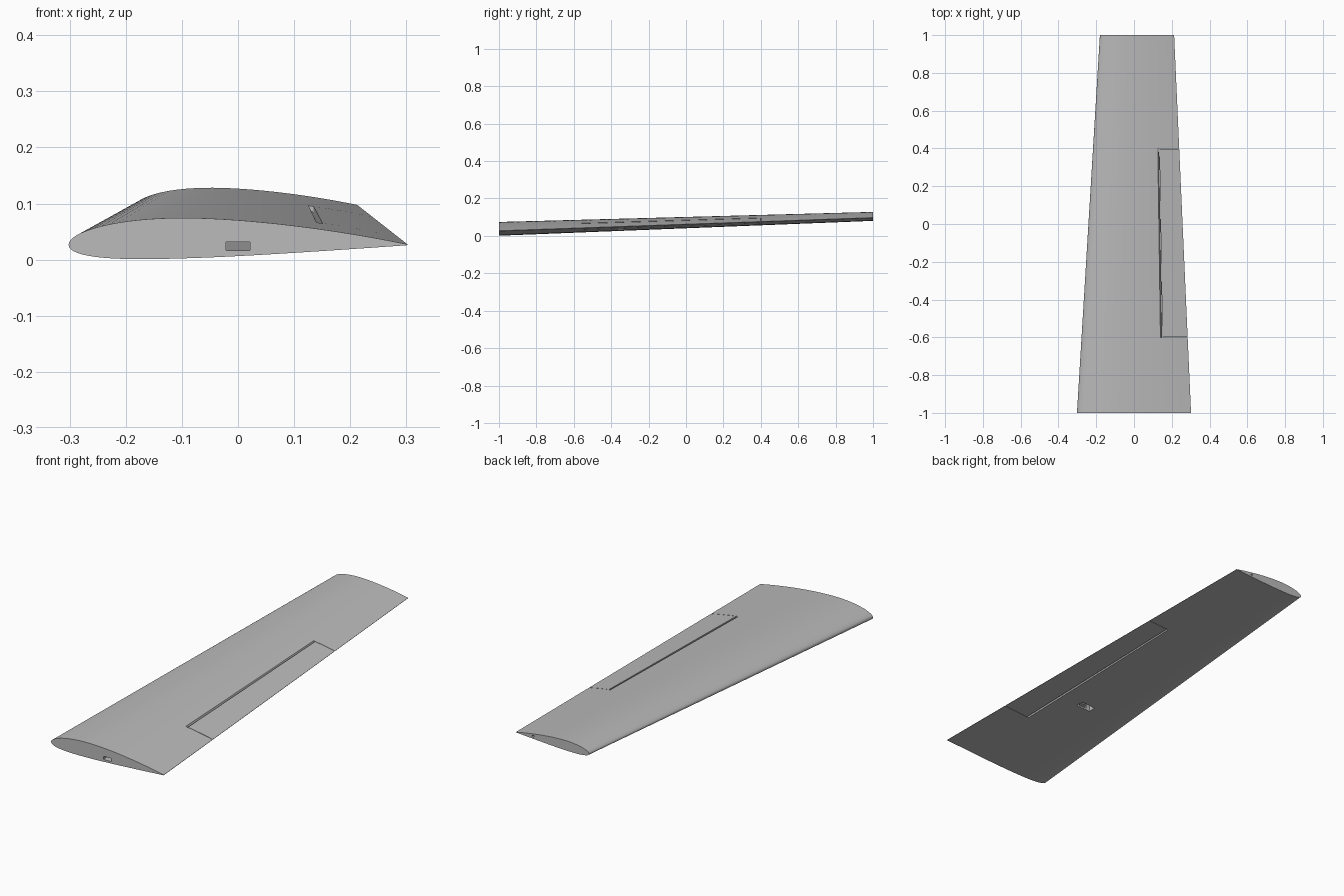
import bpy, bmesh, math
from mathutils import Vector

cube = bpy.data.objects.get("Cube")
if cube:
    bpy.data.objects.remove(cube, do_unlink=True)

grey = bpy.data.materials.new("light grey")
grey.use_nodes = True
grey.diffuse_color = (0.5, 0.5, 0.5, 1)
grey.node_tree.nodes["Principled BSDF"].inputs["Base Color"].default_value = (0.5, 0.5, 0.5, 1)

CAMBER, PEAK, THICK = 0.02, 0.4, 0.12


def lerp(a, b, t):
    return a + (b - a) * t


def station(y):
    """Chord length, leading edge x and chord line z at a span position."""
    t = (y + 1) / 2
    chord = lerp(0.604, 0.393, t)
    return chord, lerp(0, 0.016, t) - chord / 2, lerp(0.0265, 0.097, t)


def camber(f):
    if f < PEAK:
        return CAMBER / PEAK**2 * (2 * PEAK * f - f * f)
    return CAMBER / (1 - PEAK)**2 * (1 - 2 * PEAK + 2 * PEAK * f - f * f)


def half_thickness(f):
    return 5 * THICK * (0.2969 * math.sqrt(f) - 0.126 * f - 0.3516 * f**2
                        + 0.2843 * f**3 - 0.1015 * f**4)


def hinge_x(y):
    return 0.1354 - 0.016 * y


def mid_z(x, y):
    chord, lead, z = station(y)
    return z + chord * camber((x - lead) / chord)


def airfoil(y, steps=40):
    chord, lead, z = station(y)
    fractions = [(1 - math.cos(math.pi * i / steps)) / 2 for i in range(steps + 1)]
    upper = [(f, camber(f) + half_thickness(f)) for f in reversed(fractions)]
    lower = [(f, camber(f) - half_thickness(f)) for f in fractions[1:]]
    return [(lead + f * chord, y, z + h * chord) for f, h in upper + lower]


def loft(name, start, end):
    """Solid between two matching closed sections."""
    bm = bmesh.new()
    a = [bm.verts.new(p) for p in start]
    b = [bm.verts.new(p) for p in end]
    n = len(a)
    for i in range(n):
        j = (i + 1) % n
        bm.faces.new((a[i], a[j], b[j], b[i]))
    bm.faces.new(a)
    bm.faces.new(b)
    bmesh.ops.recalc_face_normals(bm, faces=bm.faces)
    mesh = bpy.data.meshes.new(name)
    bm.to_mesh(mesh)
    bm.free()
    mesh.materials.append(grey)
    obj = bpy.data.objects.new(name, mesh)
    bpy.context.collection.objects.link(obj)
    return obj


def activate(obj):
    bpy.ops.object.select_all(action='DESELECT')
    obj.select_set(True)
    bpy.context.view_layer.objects.active = obj


def boolean(obj, cutter, operation):
    cutter.hide_render = True
    mod = obj.modifiers.new("cut", 'BOOLEAN')
    mod.operation = operation
    mod.solver = 'EXACT'
    mod.object = cutter
    activate(obj)
    bpy.ops.object.modifier_apply(modifier=mod.name)
    bpy.data.objects.remove(cutter, do_unlink=True)


def rectangle(x0, x1, y, z0, z1):
    return [(x0, y, z0), (x1, y, z0), (x1, y, z1), (x0, y, z1)]


def ring(y, radius, sides=16):
    x = hinge_x(y)
    z = mid_z(x, y)
    angles = [2 * math.pi * i / sides for i in range(sides)]
    return [(x + radius * math.cos(a), y, z + radius * math.sin(a)) for a in angles]


def bay_section(y):
    """Flap bay with a pointed wall on the wing side."""
    x = hinge_x(y)
    z = mid_z(x, y)
    wall = [(-0.006, 0.1), (-0.006, 0.02), (0.004, 0), (-0.006, -0.02), (-0.006, -0.1)]
    pts = [(x + dx, y, z + dz) for dx, dz in wall]
    return pts + [(0.4, y, z - 0.1), (0.4, y, z + 0.1)]


def flap_section(y):
    return rectangle(hinge_x(y) + 0.0055, 0.4, y, -0.1, 0.3)


# Main wing and flap share one tapered body
wing = loft("wing", airfoil(-1), airfoil(1))
flap = loft("flap", airfoil(-1), airfoil(1))

# Flap and the bay it sits in
boolean(flap, loft("flap_block", flap_section(-0.598), flap_section(0.398)), 'INTERSECT')
boolean(wing, loft("flap_bay", bay_section(-0.6), bay_section(0.4)), 'DIFFERENCE')

# Hinge rod hole from the tip to the flap
boolean(wing, loft("rod_hole", ring(0.38, 0.005), ring(1.05, 0.005)), 'DIFFERENCE')

# Cable channel from the root to the servo pocket
boolean(wing, loft("cable_channel", rectangle(-0.021, 0.021, -1.02, 0.016, 0.031),
                   rectangle(-0.021, 0.021, -0.35, 0.04, 0.055)), 'DIFFERENCE')
boolean(wing, loft("servo_pocket", rectangle(-0.038, 0.038, -0.37, -0.05, 0.06),
                   rectangle(-0.038, 0.038, -0.333, -0.05, 0.06)), 'DIFFERENCE')

for part in (wing, flap):
    activate(part)
    bpy.ops.object.shade_smooth_by_angle(angle=math.radians(30))
